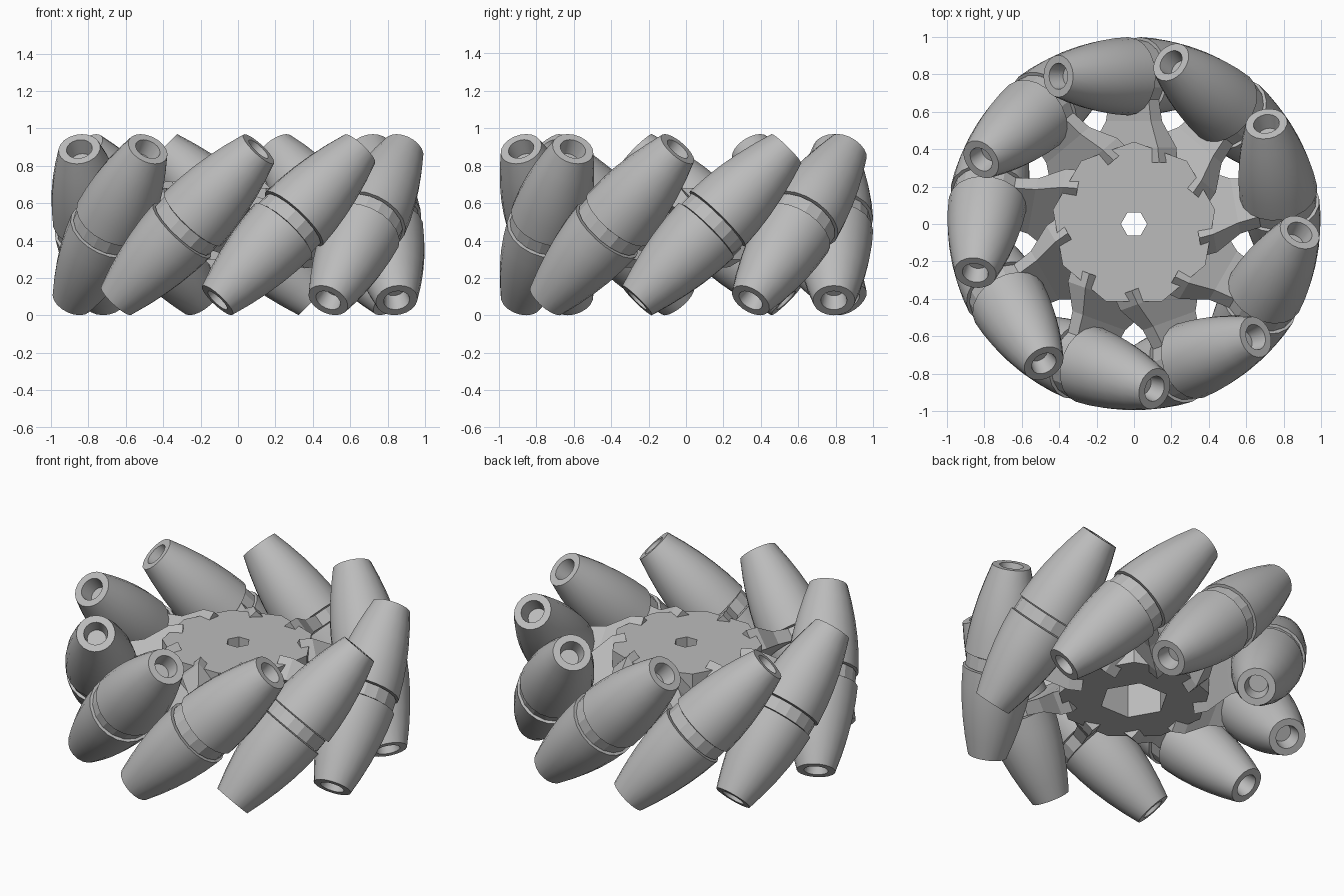
import bpy, bmesh, math
from mathutils import Matrix, Vector

if "Cube" in bpy.data.objects:
    bpy.data.objects.remove(bpy.data.objects["Cube"])

N, R0, MID = 9, 0.79, 0.485          # rollers, axis radius, mid height
HALF, GAP = 0.572, 0.045             # roller half length, half gap in the middle

grey = bpy.data.materials.new("wheel grey")
grey.diffuse_color = (0.5, 0.5, 0.5, 1)
grey.use_nodes = True
grey.node_tree.nodes["Principled BSDF"].inputs["Base Color"].default_value = grey.diffuse_color


def make(name, bm, smooth=None):
    bmesh.ops.recalc_face_normals(bm, faces=bm.faces)
    me = bpy.data.meshes.new(name)
    bm.to_mesh(me)
    bm.free()
    ob = bpy.data.objects.new(name, me)
    bpy.context.collection.objects.link(ob)
    me.materials.append(grey)
    if smooth:
        bpy.context.view_layer.objects.active = ob
        ob.select_set(True)
        bpy.ops.object.shade_smooth_by_angle(angle=math.radians(smooth))
        ob.select_set(False)
    return ob


def prism(name, sides, r, z0, z1, turn=0):
    bm = bmesh.new()
    bmesh.ops.create_cone(bm, cap_ends=True, segments=sides, radius1=r, radius2=r, depth=z1 - z0,
                          matrix=Matrix.Translation((0, 0, (z0 + z1) / 2)) @ Matrix.Rotation(turn, 4, 'Z'))
    return make(name, bm)


def frame(k):
    # local x = radial, local z = roller axis tilted 45 degrees
    a = math.radians(-110 + 360 / N * k)
    r = Vector((math.cos(a), math.sin(a), 0))
    t = Vector((-math.sin(a), math.cos(a), 0))
    z = Vector((0, 0, 1))
    m = Matrix((r, (t - z).normalized(), (t + z).normalized())).transposed().to_4x4()
    m.translation = r * R0 + z * MID
    return m


def roller_half(k, sign):
    # barrel profile follows the rim of the wheel, with a socket in the end
    prof = [(0, GAP), (0.17, GAP)]
    for i in range(6):
        s = GAP + (HALF - GAP) * i / 5
        prof.append((1 - math.sqrt(R0 ** 2 + s * s / 2), s))
    prof += [(0.07, HALF), (0.055, HALF - 0.09), (0, HALF - 0.09)]
    seg = 20
    bm = bmesh.new()
    rings = []
    for r, s in prof:
        rings.append([bm.verts.new((r * math.cos(2 * math.pi * j / seg), r * math.sin(2 * math.pi * j / seg), s * sign))
                      for j in range(seg)])
    for a, b in zip(rings, rings[1:]):
        for j in range(seg):
            bm.faces.new((a[j], a[(j + 1) % seg], b[(j + 1) % seg], b[j]))
    bmesh.ops.remove_doubles(bm, verts=bm.verts, dist=1e-5)
    bm.transform(frame(k))
    make("roller_upper" if sign > 0 else "roller_lower", bm, 35)


def arm(k):
    # tilted plate from hub to a round collar between the roller halves
    pts = [(-0.46, 0.26, 0.07), (-0.38, 0.25, 0.07), (-0.24, 0.17, 0.042)]
    for i in range(7):
        a = math.radians(130 - 130 * i / 6)
        pts.append((0.195 * math.cos(a), 0.195 * math.sin(a), GAP - 0.006))
    bm = bmesh.new()
    sections = []
    for x, y, h in pts:
        sections.append([bm.verts.new((x, yy, zz)) for yy, zz in ((-y, -h), (y, -h), (y, h), (-y, h))])
    for a, b in zip(sections, sections[1:]):
        for j in range(4):
            bm.faces.new((a[j], a[(j + 1) % 4], b[(j + 1) % 4], b[j]))
    bm.faces.new(sections[0])
    bmesh.ops.remove_doubles(bm, verts=bm.verts, dist=1e-5)
    bmesh.ops.dissolve_degenerate(bm, edges=bm.edges, dist=1e-5)
    bm.transform(frame(k))
    make("roller_arm", bm)


# hub with a small bore on top and a hexagonal pocket below
hub = prism("hub", N, 0.44, 0.30, 0.68)
for cutter in (prism("bore_cutter", 6, 0.07, 0.2, 0.8, math.pi / 6),
               prism("pocket_cutter", 6, 0.2, 0.2, 0.52, math.pi / 6)):
    mod = hub.modifiers.new("cut", 'BOOLEAN')
    mod.operation, mod.solver, mod.object = 'DIFFERENCE', 'EXACT', cutter
    cutter.hide_render = True
    cutter.hide_set(True)

for k in range(N):
    roller_half(k, 1)
    roller_half(k, -1)
    arm(k)
